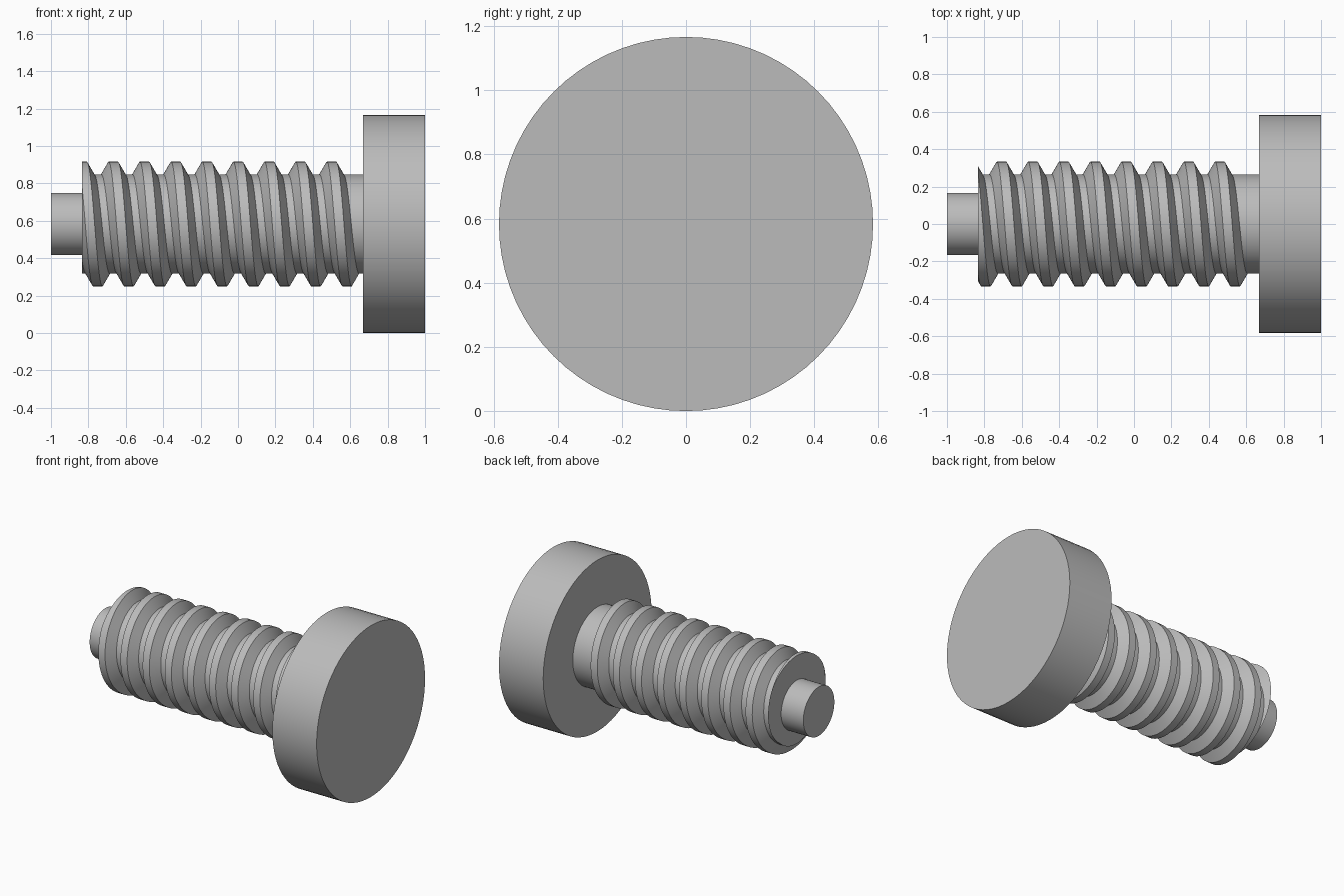
import bpy, bmesh, math

cube = bpy.data.objects.get("Cube")
if cube:
    bpy.data.objects.remove(cube, do_unlink=True)

GREY = (0.5, 0.5, 0.5, 1.0)
AXIS_Z = 0.583           # height of the screw axis
SEGS = 72                # sides per full turn
PITCH = 1 / 6
TURNS = 9
CORE_R, CREST_R = 0.265, 0.333
SHANK_START = -0.833

steel = bpy.data.materials.new("grey_steel")
steel.use_nodes = True
steel.diffuse_color = GREY
steel.node_tree.nodes["Principled BSDF"].inputs["Base Color"].default_value = GREY


def finish(obj, name):
    obj.name = name
    obj.data.name = name
    obj.data.materials.append(steel)
    bpy.ops.object.select_all(action="DESELECT")
    obj.select_set(True)
    bpy.context.view_layer.objects.active = obj
    bpy.ops.object.shade_smooth_by_angle(angle=math.radians(30))


def cylinder_x(name, x0, x1, radius):
    """Cylinder lying along x from x0 to x1."""
    bpy.ops.mesh.primitive_cylinder_add(
        vertices=SEGS, radius=radius, depth=x1 - x0,
        location=((x0 + x1) / 2, 0, AXIS_Z), rotation=(0, math.pi / 2, 0))
    obj = bpy.context.object
    bpy.ops.object.transform_apply(location=False, rotation=True, scale=False)
    finish(obj, name)


# Plain round parts
cylinder_x("head", 0.667, 1.0, 0.583)
cylinder_x("shank", SHANK_START, 0.667, CORE_R)
cylinder_x("end_pin", -1.0, SHANK_START, 0.1667)

# Helical thread: trapezoid section (offset along x, radius), root sunk in the shank
section = [(-0.071, CORE_R - 0.012), (-0.025, CREST_R),
           (0.025, CREST_R), (0.071, CORE_R - 0.012)]
bm = bmesh.new()
rings = []
for i in range(TURNS * SEGS + 1):
    t = math.pi - 2 * math.pi * (TURNS - i / SEGS)
    x = 0.5 + PITCH * t / (2 * math.pi)
    rings.append([bm.verts.new((x + dx, -r * math.sin(t), AXIS_Z + r * math.cos(t)))
                  for dx, r in section])
for a, b in zip(rings, rings[1:]):
    for j in range(4):
        k = (j + 1) % 4
        bm.faces.new((a[j], a[k], b[k], b[j]))
bm.faces.new(rings[0])
bm.faces.new(rings[-1])
bmesh.ops.recalc_face_normals(bm, faces=bm.faces)

# Cut the thread flush with the end of the shank and cap the cut
bmesh.ops.bisect_plane(bm, geom=bm.verts[:] + bm.edges[:] + bm.faces[:],
                       plane_co=(SHANK_START, 0, 0), plane_no=(1, 0, 0),
                       clear_inner=True)
rim = [e for e in bm.edges if e.is_boundary]
bmesh.ops.triangle_fill(bm, edges=rim, use_beauty=True, normal=(-1, 0, 0))
bmesh.ops.recalc_face_normals(bm, faces=bm.faces)

mesh = bpy.data.meshes.new("thread")
bm.to_mesh(mesh)
bm.free()
thread = bpy.data.objects.new("thread", mesh)
bpy.context.collection.objects.link(thread)
finish(thread, "thread")
